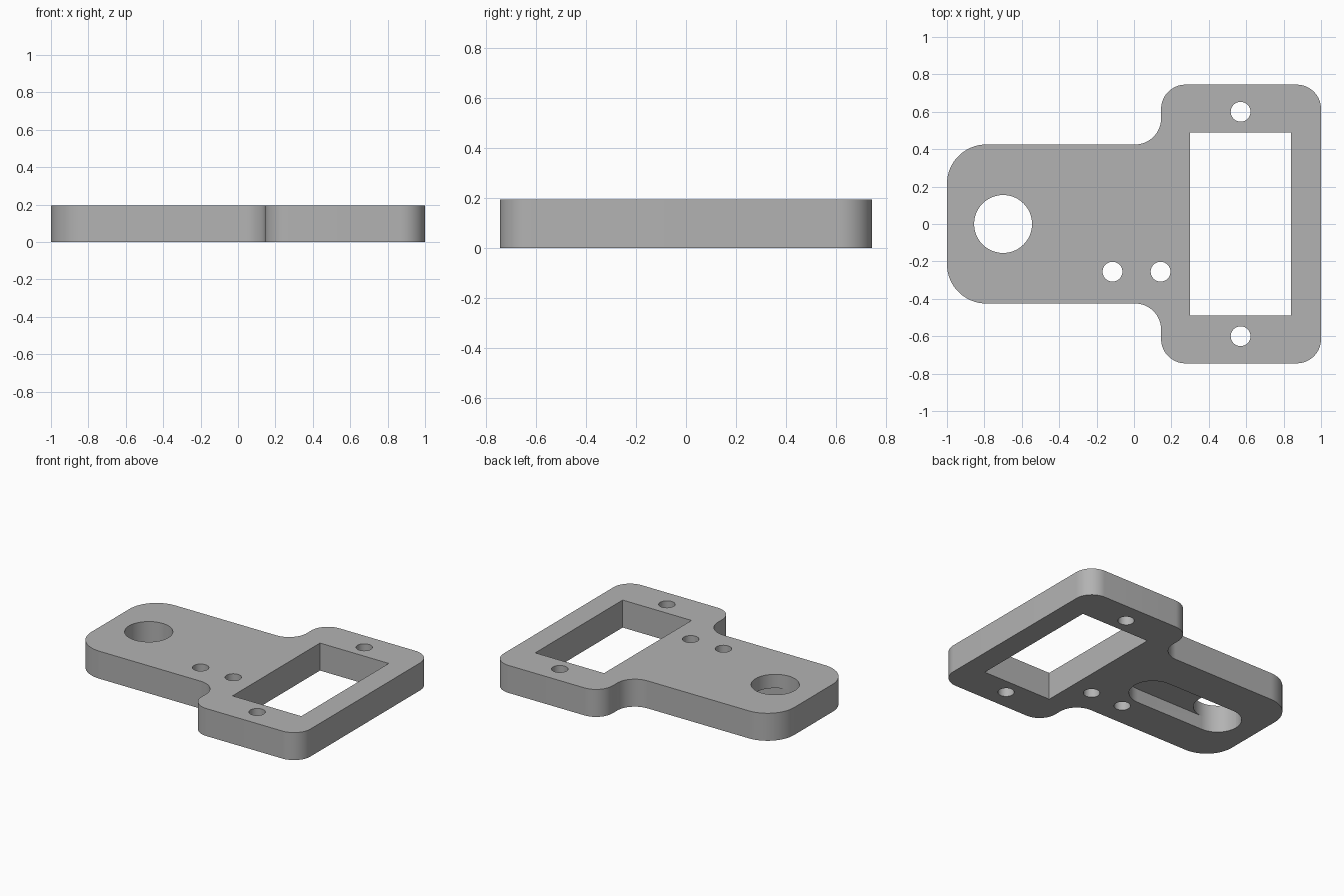
import bpy, bmesh, math
from mathutils import Vector

cube = bpy.data.objects.get("Cube")
if cube:
    bpy.data.objects.remove(cube, do_unlink=True)

THICK = 0.195
grey = bpy.data.materials.new("plain grey")
grey.use_nodes = True
grey.diffuse_color = (0.45, 0.45, 0.45, 1)
grey.node_tree.nodes["Principled BSDF"].inputs["Base Color"].default_value = grey.diffuse_color


def rounded(corners, steps=16):
    """Turn (x, y, radius) corners into an outline with tangent arcs."""
    points = []
    for i, (x, y, r) in enumerate(corners):
        p = Vector((x, y))
        if r == 0:
            points.append(p)
            continue
        a = (Vector(corners[i - 1][:2]) - p).normalized()
        b = (Vector(corners[(i + 1) % len(corners)][:2]) - p).normalized()
        centre = p + (a + b) * r          # all corners are right angles
        for k in range(steps + 1):
            t = k / steps * math.pi / 2
            points.append(centre - b * r * math.cos(t) - a * r * math.sin(t))
    return points


def circle(x, y, r, n=48):
    return [Vector((x + r * math.cos(k * math.tau / n), y + r * math.sin(k * math.tau / n)))
            for k in range(n)]


def prism(name, outline, z0, z1):
    bm = bmesh.new()
    face = bm.faces.new([bm.verts.new((p.x, p.y, z0)) for p in outline])
    top = bmesh.ops.extrude_face_region(bm, geom=[face])["geom"]
    bmesh.ops.translate(bm, vec=(0, 0, z1 - z0),
                        verts=[v for v in top if isinstance(v, bmesh.types.BMVert)])
    bmesh.ops.recalc_face_normals(bm, faces=bm.faces)
    mesh = bpy.data.meshes.new(name)
    bm.to_mesh(mesh)
    bm.free()
    mesh.materials.append(grey)
    obj = bpy.data.objects.new(name, mesh)
    bpy.context.collection.objects.link(obj)
    return obj


# Plate: narrow rounded arm blending into a wide head
half = [(-1, 0.425, 0.21), (0.145, 0.425, 0.14), (0.145, 0.745, 0.13), (1, 0.745, 0.13)]
plate = prism("mounting_plate", rounded(half + [(x, -y, r) for x, y, r in reversed(half)]), 0, THICK)

# Openings: window, pivot hole, screw holes, and a blind slot underneath
LOW, HIGH = -0.1, THICK + 0.1
R = 0.155
cutters = [
    prism("window_cutter", rounded([(0.3, -0.49, 0), (0.84, -0.49, 0), (0.84, 0.49, 0), (0.3, 0.49, 0)]), LOW, HIGH),
    prism("pivot_hole_cutter", circle(-0.7, 0, R), LOW, HIGH),
]
for x, y in [(0.57, 0.6), (0.57, -0.6), (-0.115, -0.255), (0.142, -0.255)]:
    cutters.append(prism("screw_hole_cutter", circle(x, y, 0.053, 32), LOW, HIGH))
slot = rounded([(-0.7 - R, -R, R), (-0.16 + R, -R, R), (-0.16 + R, R, R), (-0.7 - R, R, R)], 12)
slot = [p for i, p in enumerate(slot) if (p - slot[i - 1]).length > 1e-4]
cutters.append(prism("underside_slot_cutter", slot, LOW, THICK / 2))

for cutter in cutters:
    mod = plate.modifiers.new(cutter.name, 'BOOLEAN')
    mod.operation = 'DIFFERENCE'
    mod.solver = 'EXACT'
    mod.object = cutter

# Apply the cuts and remove the cutters
bpy.context.view_layer.objects.active = plate
plate.select_set(True)
for mod in list(plate.modifiers):
    bpy.ops.object.modifier_apply(modifier=mod.name)
for cutter in cutters:
    bpy.data.objects.remove(cutter, do_unlink=True)

bpy.ops.object.shade_smooth_by_angle(angle=math.radians(30))
